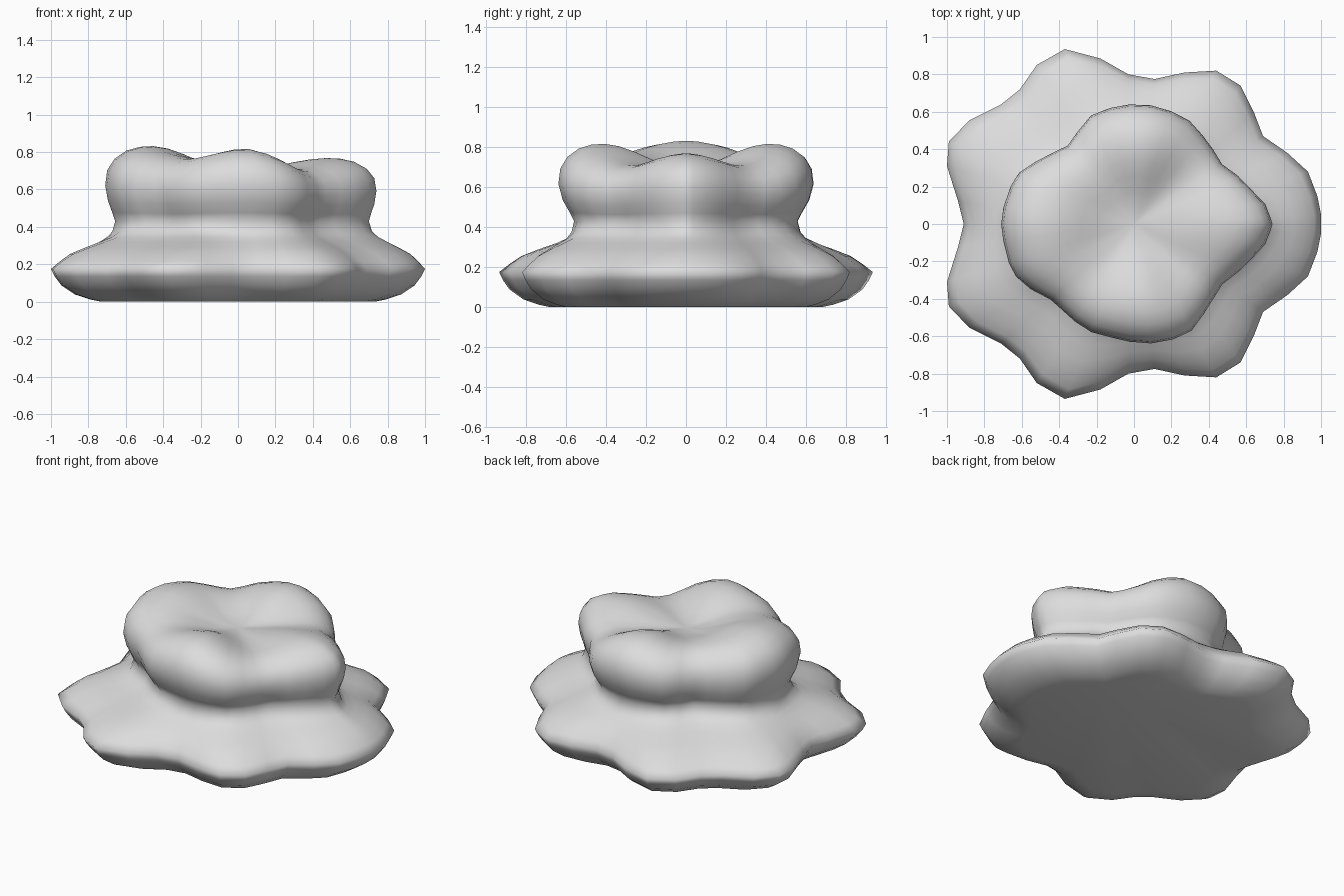
import bpy, bmesh, math

if "Cube" in bpy.data.objects:
    bpy.data.objects.remove(bpy.data.objects["Cube"])

# Half outline of the wide lower tier (mirrored across y)
half = [(1, .05), (.98, .15), (.93, .28), (.82, .38), (.69, .47), (.64, .6), (.57, .74),
        (.44, .82), (.27, .81), (.11, .775), (-.03, .8), (-.18, .885), (-.37, .935),
        (-.52, .85), (-.61, .72), (-.71, .64), (-.88, .555), (-.99, .44), (-1, .31),
        (-.94, .12)]
lower = [(1, 0)] + half + [(-.91, 0)] + [(x, -y) for x, y in reversed(half)]

# Outline of the four-lobed upper tier
upper = [(.74, 0), (.70, .11), (.62, .19), (.47, .32), (.39, .44), (.30, .55), (.18, .61),
         (.06, .64), (-.09, .63), (-.23, .58), (-.31, .48), (-.36, .41), (-.49, .35),
         (-.61, .28), (-.68, .16), (-.71, 0), (-.69, -.13), (-.65, -.26), (-.55, -.35),
         (-.43, -.41), (-.35, -.49), (-.25, -.57), (-.1, -.61), (.07, -.64), (.2, -.62),
         (.31, -.57), (.39, -.45), (.46, -.33), (.6, -.21), (.7, -.11)]


def polar(points):
    return sorted((math.atan2(y, x) % math.tau, math.hypot(x, y)) for x, y in points)


def sample(table, a):
    """Piecewise-linear lookup of a periodic (angle, value) table."""
    ext = ([(t - math.tau, v) for t, v in table] + table
           + [(t + math.tau, v) for t, v in table])
    for (a0, v0), (a1, v1) in zip(ext, ext[1:]):
        if a0 <= a <= a1 and a1 > a0:
            return v0 + (v1 - v0) * (a - a0) / (a1 - a0)


def crest(a):
    """Crown height: four lobes with dips between them."""
    knots = [(0, .768), (40, .71), (85, .818), (128, .765), (180, .832)]
    d = abs((math.degrees(a) + 180) % 360 - 180)
    for (d0, h0), (d1, h1) in zip(knots, knots[1:]):
        if d <= d1 + 1e-6:
            s = (d - d0) / (d1 - d0)
            return h0 + (h1 - h0) * s * s * (3 - 2 * s)


low_tab, up_tab = polar(lower), polar(upper)
angles = [a for a, r in low_tab]

NECK, CENTRE = .43, .705


def neck(a):
    """Neck width, tighter at the front and back."""
    return .935 - .06 * abs(math.sin(a)) + .01 * math.cos(a)


# Lower tier rings: height, share of lower outline
base = [(0, .73), (.012, .79), (.038, .87), (.088, .945), (.135, .98), (.175, 1)]
# Shoulder rings: height, blend from the neck outline out to the lower outline
shoulder = [(.215, .88), (.255, .74), (.29, .53), (.32, .33), (.345, .17), (.375, .06),
            (NECK, 0)]
# Upper tier rings: share of crown height, blend from neck to full upper outline
wall = [(.12, .3), (.27, .72), (.48, 1)]
# Rounded crown rings: share of crown height, share of upper outline
crown = [(.68, .985), (.83, .93), (.94, .84), (.99, .74), (1, .64)]
# Dished top rings: blend towards the centre, share of upper outline
dish = [(.1, .53), (.36, .4), (.7, .27), (.94, .13)]

bm = bmesh.new()
rings = []


def add_ring(fn):
    ring = []
    for a in angles:
        r, z = fn(a)
        ring.append(bm.verts.new((r * math.cos(a), r * math.sin(a), z)))
    rings.append(ring)


def mix(a, b, f):
    return a + (b - a) * f


for z, k in base:
    add_ring(lambda a: (k * sample(low_tab, a), z))
for z, f in shoulder:
    add_ring(lambda a: (mix(neck(a) * sample(up_tab, a), sample(low_tab, a), f), z))
for t, f in wall:
    add_ring(lambda a: (mix(neck(a), 1, f) * sample(up_tab, a), mix(NECK, crest(a), t)))
for t, k in crown:
    add_ring(lambda a: (k * sample(up_tab, a), mix(NECK, crest(a), t)))
for t, k in dish:
    add_ring(lambda a: (k * sample(up_tab, a), mix(crest(a), CENTRE, t)))

# Skin the rings, cap the underside and close the top
n = len(angles)
for r0, r1 in zip(rings, rings[1:]):
    for i in range(n):
        j = (i + 1) % n
        bm.faces.new((r0[i], r0[j], r1[j], r1[i]))
tip = bm.verts.new((0, 0, CENTRE))
for i in range(n):
    bm.faces.new((rings[-1][i], rings[-1][(i + 1) % n], tip))
bm.faces.new(list(reversed(rings[0])))
bmesh.ops.recalc_face_normals(bm, faces=bm.faces)

mesh = bpy.data.meshes.new("stepped_mound")
bm.to_mesh(mesh)
bm.free()
mound = bpy.data.objects.new("stepped_mound", mesh)
bpy.context.collection.objects.link(mound)

# Plain light grey surface
grey = bpy.data.materials.new("light_grey")
grey.diffuse_color = (.72, .72, .72, 1)
grey.use_nodes = True
grey.node_tree.nodes["Principled BSDF"].inputs["Base Color"].default_value = grey.diffuse_color
mesh.materials.append(grey)

bpy.context.view_layer.objects.active = mound
mound.select_set(True)
bpy.ops.object.shade_smooth_by_angle(angle=math.radians(100))
